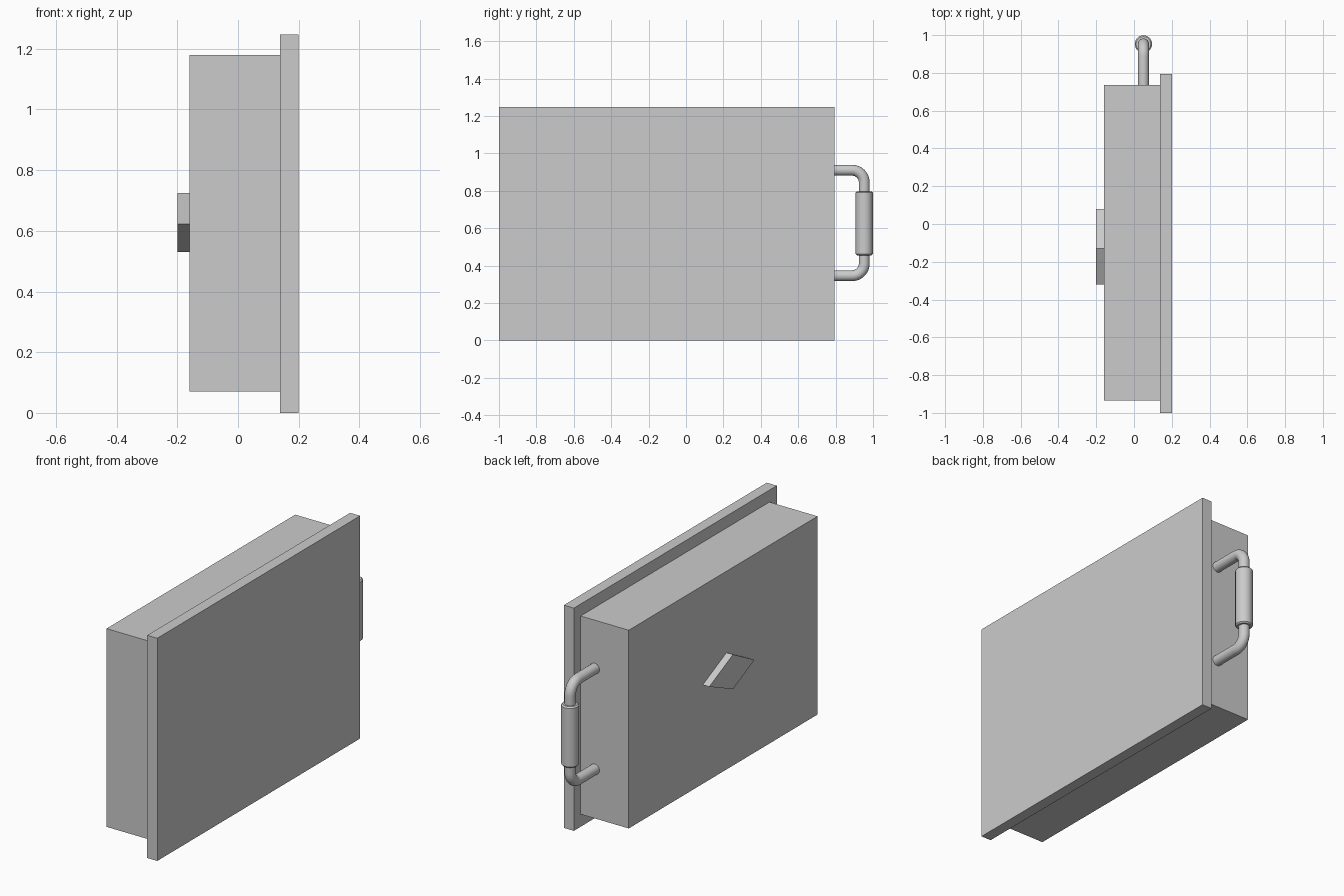
import bpy, bmesh, math
from mathutils import Vector

cube = bpy.data.objects.get("Cube")
if cube:
    bpy.data.objects.remove(cube, do_unlink=True)

grey = bpy.data.materials.new("light_grey")
grey.use_nodes = True
colour = (0.6, 0.6, 0.6, 1)
grey.diffuse_color = colour
grey.node_tree.nodes["Principled BSDF"].inputs["Base Color"].default_value = colour


def add_object(name, bm):
    bmesh.ops.recalc_face_normals(bm, faces=bm.faces)
    mesh = bpy.data.meshes.new(name)
    bm.to_mesh(mesh)
    bm.free()
    mesh.materials.append(grey)
    obj = bpy.data.objects.new(name, mesh)
    bpy.context.collection.objects.link(obj)
    return obj


def smooth(obj):
    bpy.ops.object.select_all(action="DESELECT")
    obj.select_set(True)
    bpy.context.view_layer.objects.active = obj
    bpy.ops.object.shade_smooth_by_angle(angle=math.radians(35))


def prism(name, outline, x0, x1):
    """Extrude a (y, z) outline along x."""
    bm = bmesh.new()
    face = bm.faces.new([bm.verts.new((x0, y, z)) for y, z in outline])
    ext = bmesh.ops.extrude_face_region(bm, geom=[face])["geom"]
    verts = [v for v in ext if isinstance(v, bmesh.types.BMVert)]
    bmesh.ops.translate(bm, verts=verts, vec=(x1 - x0, 0, 0))
    return add_object(name, bm)


def rectangle(y0, y1, z0, z1):
    return [(y0, z0), (y1, z0), (y1, z1), (y0, z1)]


def sweep(name, rings, sides=24):
    """Skin circles given as (centre, radius, tilt) lying across a path in the yz plane."""
    bm = bmesh.new()
    loops = []
    for centre, radius, tilt in rings:
        across = Vector((0, -math.sin(tilt), math.cos(tilt)))
        loop = []
        for i in range(sides):
            a = math.tau * i / sides
            offset = Vector((math.cos(a), 0, 0)) + across * math.sin(a)
            loop.append(bm.verts.new(Vector(centre) + offset * radius))
        loops.append(loop)
    for a, b in zip(loops, loops[1:]):
        for i in range(sides):
            j = (i + 1) % sides
            bm.faces.new((a[i], a[j], b[j], b[i]))
    bm.faces.new(loops[0])
    bm.faces.new(loops[-1])
    obj = add_object(name, bm)
    smooth(obj)
    return obj


# Drawer body, front panel and raised diamond
prism("body", rectangle(-0.935, 0.735, 0.07, 1.18), -0.16, 0.14)
prism("front_panel", rectangle(-1, 0.795, 0, 1.247), 0.138, 0.2)
prism("diamond_boss", [(-0.32, 0.622), (-0.13, 0.53), (0.08, 0.624), (-0.13, 0.724)],
      -0.2, -0.16)

# Bent handle rod: foot, two rounded corners, foot
X, REACH, LOW, HIGH, BEND, ROD = 0.05, 0.953, 0.346, 0.91, 0.065, 0.029
rings = [((X, 0.73, LOW), ROD, 0)]
for z, start in ((LOW + BEND, 0), (HIGH - BEND, math.pi / 2)):
    for i in range(11):
        t = start + math.pi / 2 * i / 10
        centre = (X, REACH - BEND + BEND * math.sin(t), z - BEND * math.cos(t))
        rings.append((centre, ROD, t))
rings.append(((X, 0.73, HIGH), ROD, math.pi))
sweep("handle_rod", rings)

# Grip sleeve with softened ends
GRIP, EDGE, Z0, Z1 = 0.046, 0.007, 0.455, 0.797
profile = [(Z0, GRIP - EDGE), (Z0 + EDGE, GRIP), (Z1 - EDGE, GRIP), (Z1, GRIP - EDGE)]
sweep("handle_grip", [((X, REACH, z), r, math.pi / 2) for z, r in profile])
